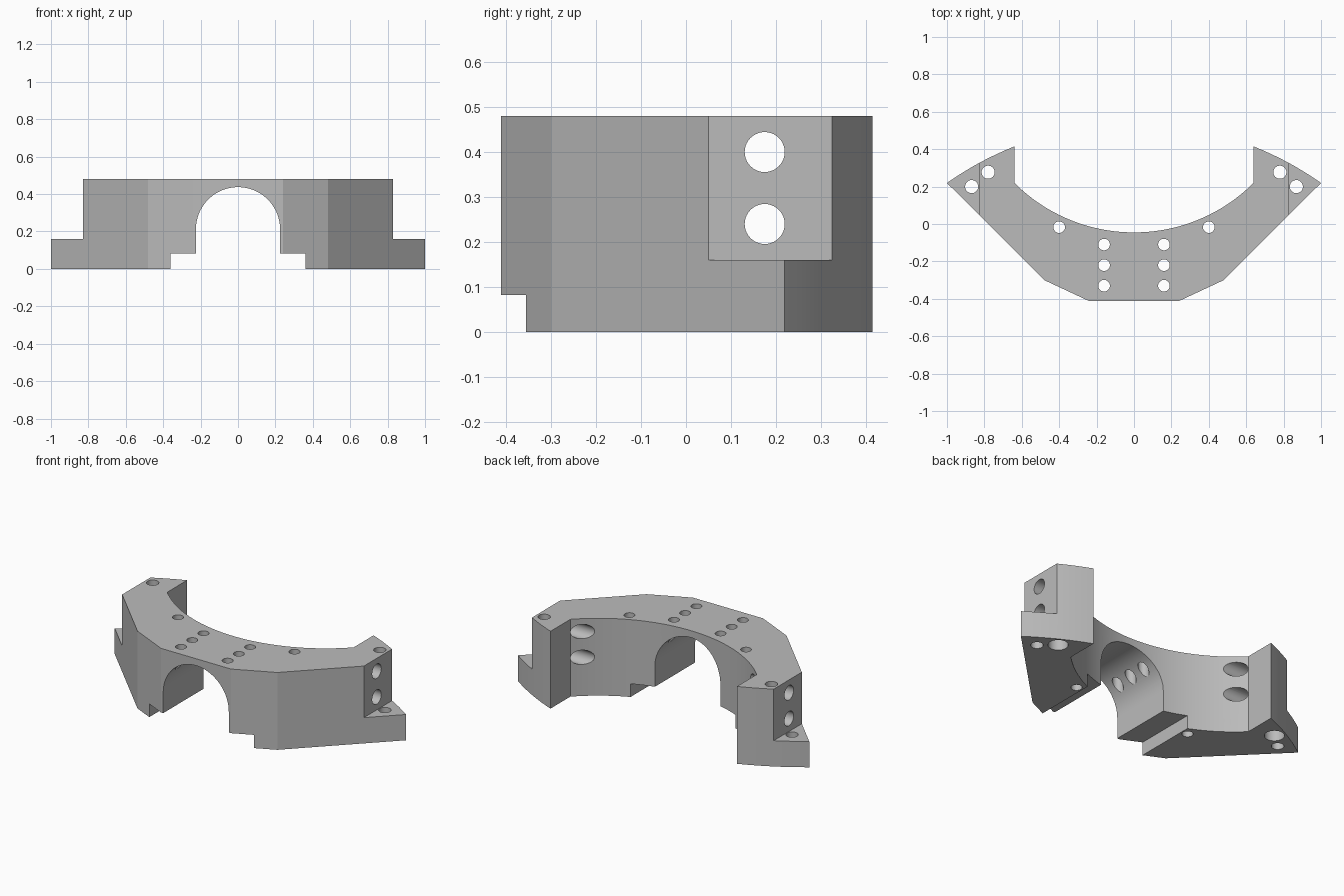
import bpy
from math import sin, cos, pi, sqrt
from mathutils import Matrix, Vector
import bmesh

if "Cube" in bpy.data.objects:
    bpy.data.objects.remove(bpy.data.objects["Cube"])

TOP = 0.48

grey = bpy.data.materials.new("machined grey")
grey.use_nodes = True
grey.diffuse_color = (0.5, 0.5, 0.5, 1)
grey.node_tree.nodes["Principled BSDF"].inputs["Base Color"].default_value = (0.5, 0.5, 0.5, 1)


def make_object(name, bm):
    bmesh.ops.recalc_face_normals(bm, faces=bm.faces)
    mesh = bpy.data.meshes.new(name)
    bm.to_mesh(mesh)
    bm.free()
    obj = bpy.data.objects.new(name, mesh)
    bpy.context.collection.objects.link(obj)
    mesh.materials.append(grey)
    return obj


def prism(name, points, depth):
    """Extrude a closed outline of 3D points along the depth vector."""
    bm = bmesh.new()
    face = bm.faces.new([bm.verts.new(p) for p in points])
    new = bmesh.ops.extrude_face_region(bm, geom=[face])["geom"]
    verts = [g for g in new if isinstance(g, bmesh.types.BMVert)]
    bmesh.ops.translate(bm, verts=verts, vec=Vector(depth))
    return make_object(name, bm)


def cylinder(name, centre, radius, length, axis="Z"):
    bm = bmesh.new()
    turn = Matrix.Rotation(pi / 2, 4, "Y") if axis == "X" else Matrix.Identity(4)
    bmesh.ops.create_cone(bm, cap_ends=True, segments=40, radius1=radius, radius2=radius,
                          depth=length, matrix=Matrix.Translation(centre) @ turn)
    return make_object(name, bm)


def box(name, centre, size):
    bm = bmesh.new()
    bmesh.ops.create_cube(bm, size=1, matrix=Matrix.Translation(centre) @ Matrix.Diagonal((*size, 1)))
    return make_object(name, bm)


# Plan outline: right half from the front corner to the middle of the inner arc
half = [(0.24, -0.412), (0.48, -0.30)]
arc_y, arc_r = -1.196, 1.733
for i in range(9):
    x = 1 - 0.36 * i / 8
    half.append((x, arc_y + sqrt(arc_r ** 2 - x * x)))
inner_y, inner_r = 0.86, 0.905
for i in range(24):
    x = 0.64 * (1 - i / 24)
    half.append((x, inner_y - sqrt(inner_r ** 2 - x * x)))
outline = half + [(0, inner_y - inner_r)] + [(-x, y) for x, y in reversed(half)]
body = prism("bracket_body", [(x, y, 0) for x, y in outline], (0, 0, TOP))

# Arched tunnel with a shallow step at its foot
arch = [(0.225 * cos(pi * i / 48), 0.212 + 0.225 * sin(pi * i / 48)) for i in range(49)]
foot = [(-0.225, 0.082), (-0.36, 0.082), (-0.36, -0.1)]
profile = arch + foot + [(-x, z) for x, z in reversed(foot)]
cutters = [prism("tunnel_cutter", [(x, -1, z) for x, z in profile], (0, 2, 0))]

for s in (-1, 1):
    # Lowered outer ear
    cutters.append(box("ear_cutter", (s * 1.08, 0.2, 0.66), (0.5, 1.2, 1.0)))
    # Sideways bolt holes through the upright wall
    for z in (0.24, 0.40):
        cutters.append(cylinder("side_hole_cutter", (s * 0.7, 0.175, z), 0.0445, 0.8, "X"))
    # Vertical holes
    for x, y, r in ((0.16, -0.11, 0.031), (0.16, -0.22, 0.031), (0.16, -0.33, 0.031),
                    (0.40, -0.017, 0.031), (0.78, 0.277, 0.035), (0.868, 0.20, 0.035)):
        cutters.append(cylinder("hole_cutter", (s * x, y, 0.25), r, 1))
    # Counterbore from underneath
    cutters.append(cylinder("counterbore_cutter", (s * 0.78, 0.277, 0), 0.056, 0.32))

# Cut everything out of the body
bpy.ops.object.select_all(action="DESELECT")
bpy.context.view_layer.objects.active = body
body.select_set(True)
for cutter in cutters:
    mod = body.modifiers.new("cut", "BOOLEAN")
    mod.operation = "DIFFERENCE"
    mod.solver = "EXACT"
    mod.object = cutter
    bpy.ops.object.modifier_apply(modifier=mod.name)
    bpy.data.objects.remove(cutter)

bpy.ops.object.shade_smooth_by_angle(angle=pi / 12)
